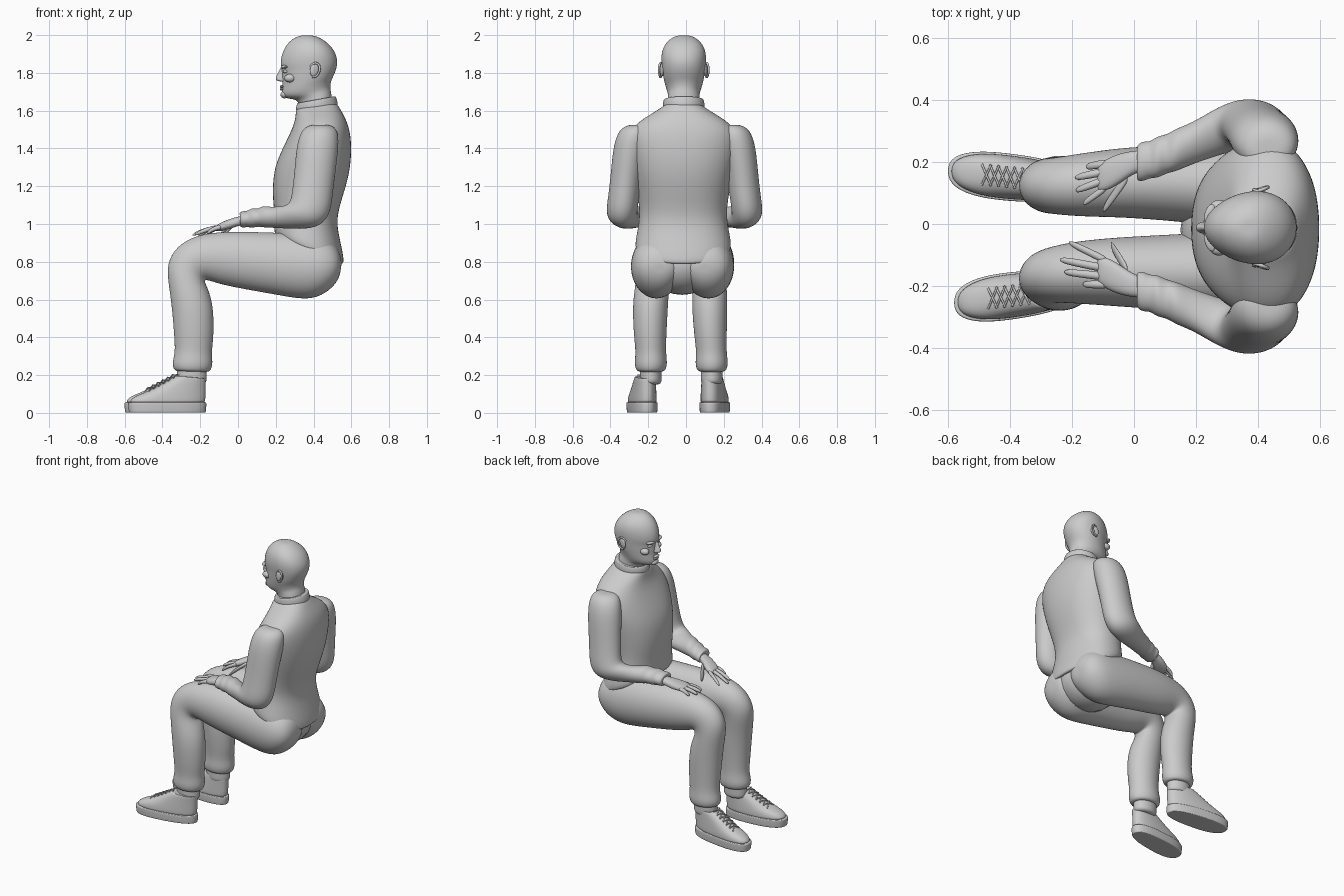
import bpy, bmesh, math
from mathutils import Vector, Matrix


def finish(name, bm, sub=0):
    bmesh.ops.recalc_face_normals(bm, faces=bm.faces)
    me = bpy.data.meshes.new(name)
    bm.to_mesh(me)
    bm.free()
    for p in me.polygons:
        p.use_smooth = True
    ob = bpy.data.objects.new(name, me)
    bpy.context.collection.objects.link(ob)
    if sub:
        m = ob.modifiers.new("smooth", 'SUBSURF')
        m.levels = m.render_levels = sub
    return ob


def loft(name, rings, n=24, power=2.0, egg=0.0, sub=2, shear=0.0, pivot=0.0):
    """Each ring: side-profile points A(x,z) and B(x,z), centre y, half width y."""
    bm = bmesh.new()
    loops = []
    pw = lambda v: math.copysign(abs(v) ** (2 / power), v)
    for xa, za, xb, zb, yc, hw in rings:
        loop = []
        for i in range(n):
            t = 2 * math.pi * i / n
            c, s = pw(math.cos(t)), pw(math.sin(t))
            x = (xa + xb) / 2 + c * (xa - xb) / 2
            z = (za + zb) / 2 + c * (za - zb) / 2
            y = yc + s * hw * (1 - egg * c) + shear * (x - pivot)
            loop.append(bm.verts.new((x, y, z)))
        loops.append(loop)
    for a, b in zip(loops, loops[1:]):
        for i in range(n):
            j = (i + 1) % n
            bm.faces.new((a[i], a[j], b[j], b[i]))
    for loop in (loops[0], loops[-1]):
        mid = sum((v.co for v in loop), Vector()) / n
        c = bm.verts.new(mid)
        for i in range(n):
            bm.faces.new((loop[i], loop[(i + 1) % n], c))
    return finish(name, bm, sub)


def blob(name, loc, size, rot=(0, 0, 0)):
    bm = bmesh.new()
    bmesh.ops.create_uvsphere(bm, u_segments=24, v_segments=14, radius=1)
    ob = finish(name, bm)
    ob.location, ob.scale, ob.rotation_euler = loc, size, rot
    return ob


def tube(name, pts, r):
    cu = bpy.data.curves.new(name, 'CURVE')
    cu.dimensions, cu.bevel_depth, cu.bevel_resolution = '3D', r, 2
    cu.use_fill_caps = True
    sp = cu.splines.new('POLY')
    sp.points.add(len(pts) - 1)
    for p, q in zip(sp.points, pts):
        p.co = (*q, 1)
    ob = bpy.data.objects.new(name, cu)
    bpy.context.collection.objects.link(ob)


# Sweater body, with tilted hem, and neck band
Y = -0.015
loft("sweater_body", [(*r[:4], Y, r[4]) for r in (
    (.23, .92, .54, .79, .23), (.195, .935, .562, .785, .252), (.19, .97, .56, .83, .257),
    (.193, 1.02, .54, .92, .242), (.188, 1.09, .52, 1.02, .23), (.18, 1.18, .55, 1.13, .243),
    (.19, 1.29, .592, 1.26, .268), (.22, 1.37, .604, 1.39, .29), (.265, 1.46, .595, 1.49, .295),
    (.295, 1.525, .575, 1.55, .245), (.305, 1.575, .55, 1.595, .165),
    (.305, 1.605, .53, 1.63, .112), (.32, 1.615, .515, 1.645, .1))], power=2.25)
loft("collar", [(*r[:4], -.012, r[4]) for r in (
    (.32, 1.59, .52, 1.62, .10), (.302, 1.60, .533, 1.625, .113), (.31, 1.635, .522, 1.67, .109),
    (.316, 1.642, .515, 1.678, .105), (.325, 1.64, .506, 1.674, .097))])

# Pelvis joining the trouser legs
blob("pelvis", (.345, -.02, .79), (.195, .19, .165))

# Trouser legs: A point, B point, right centre, left centre, half width
leg = ((.55, .80, .54, .73, .10, .14, .05), (.535, .87, .515, .675, .108, .148, .105),
       (.47, .93, .44, .615, .115, .155, .134), (.37, .95, .35, .597, .118, .157, .138),
       (.2, .955, .2, .625, .13, .157, .128), (.0, .962, .0, .66, .135, .155, .116),
       (-.12, .957, -.1, .682, .13, .155, .108), (-.225, .94, -.165, .705, .125, .157, .1),
       (-.325, .885, -.18, .70, .123, .162, .092), (-.38, .79, -.165, .672, .124, .17, .09),
       (-.368, .68, -.145, .62, .125, .182, .092), (-.35, .56, -.128, .54, .125, .19, .094),
       (-.338, .40, -.128, .40, .13, .19, .086), (-.333, .32, -.14, .32, .135, .186, .08),
       (-.35, .265, -.132, .265, .136, .186, .088), (-.342, .23, -.142, .225, .136, .186, .08),
       (-.325, .22, -.16, .215, .136, .186, .065))

# Arm with sleeve folds near the cuff
arm = ((.38, 1.525, .49, 1.525, .25, .05), (.335, 1.50, .53, 1.50, .262, .085),
       (.31, 1.42, .535, 1.42, .282, .094), (.30, 1.30, .52, 1.30, .302, .086),
       (.29, 1.20, .503, 1.17, .316, .083), (.28, 1.125, .493, 1.06, .33, .083),
       (.262, 1.10, .44, .985, .332, .08), (.22, 1.093, .33, .97, .308, .075),
       (.17, 1.09, .2, .98, .267, .067), (.13, 1.098, .14, .98, .247, .07),
       (.105, 1.078, .11, .988, .235, .062), (.075, 1.088, .075, .978, .224, .069),
       (.052, 1.068, .05, .985, .215, .058), (.03, 1.07, .03, .98, .211, .066),
       (.005, 1.06, .01, .984, .205, .058), (.012, 1.05, .015, .992, .205, .04))

# Fingertips (x, |y|, z), thumb first
tips = {1: ((-.10, .045, .935), (-.165, .065, .945), (-.188, .108, .955), (-.19, .15, .955), (-.155, .185, .95)),
        -1: ((-.075, .065, .935), (-.21, .06, .94), (-.24, .115, .942), (-.225, .155, .945), (-.165, .195, .95))}

for s, side in ((1, "right"), (-1, "left")):
    loft(f"{side}_trouser_leg", [(*r[:4], s * (r[4] if s > 0 else r[5]), r[6]) for r in leg])
    loft(f"{side}_sleeve", [(*r[:4], s * r[4] - .008, r[5]) for r in arm])

    # Hand: palm plus five fingers
    loft(f"{side}_palm", [(x, z1, x, z2, s * y, w) for x, z1, z2, y, w in (
        (.04, 1.045, .995, .207, .034), (.0, 1.04, .99, .2, .037), (-.035, 1.03, .975, .185, .047),
        (-.075, 1.015, .965, .165, .053), (-.105, 1.0, .96, .152, .048), (-.118, .99, .965, .148, .04))],
        n=16, power=2.4)
    for i, (tx, ty, tz) in enumerate(tips[s]):
        bx, by, bz = (-.02, .155, 1.0) if i == 0 else (-.09, .092 + i * .026, .983)
        r = .014 if i == 0 else .0125
        rings = []
        for f, k in ((0, 1.1), (.35, 1.05), (.6, 1), (.85, .9), (.96, .6), (1, .25)):
            x, y = bx + (tx - bx) * f, by + (ty - by) * f
            z = bz + (tz - bz) * f + .008 * math.sin(math.pi * f)
            wide = 1.45 if i == 0 else 1.05
            rings.append((x, z + r * k, x, z - r * k, s * y, r * k * wide))
        loft(f"{side}_finger_{i}", rings, n=10, sub=1)

    # High-top shoe: sole, upper, ankle, laces
    y0, sh = (.128, -.1) if s > 0 else (-.205, .12)
    kw = dict(egg=-.1, shear=sh, pivot=-.17)
    dx = 0 if s > 0 else .02
    loft(f"{side}_sole", [(xa + dx, z, xb, z, y0, w) for xa, z, xb, w in (
        (-.58, .001, -.185, .06), (-.597, .001, -.172, .072), (-.6, .006, -.168, .075),
        (-.604, .048, -.165, .077), (-.602, .056, -.167, .076), (-.59, .057, -.175, .066))],
        power=2.5, **kw)
    loft(f"{side}_shoe_upper", [(xa + dx, za, xb, zb, y0, w) for xa, za, xb, zb, w in (
        (-.592, .045, -.175, .045, .069), (-.594, .065, -.172, .07, .071),
        (-.57, .088, -.17, .095, .069), (-.505, .112, -.17, .12, .065),
        (-.43, .15, -.17, .15, .06), (-.37, .185, -.17, .175, .056),
        (-.345, .2, -.172, .185, .052), (-.33, .19, -.18, .18, .044))], power=2.4, **kw)
    ya = .136 if s > 0 else -.186
    loft(f"{side}_sock", [(-.325, z, -.165, z, ya, .058) for z in (.15, .19, .23, .26)])
    for i in range(6):
        f = i / 5
        for d in (1, -1):
            pts = []
            for g, lift in ((0, -.004), (.5, .009), (1, 0)):
                x = -.50 + dx + .13 * f + .03 * g + .008
                z = .118 + .068 * f + .014 * g + lift
                pts.append((x, y0 + sh * (x + .17) + d * .034 * (1 - 2 * g), z))
            tube(f"{side}_lace", pts, .0035)

# Head and neck
C = -.012
loft("head", [(*r[:4], C, r[4]) for r in (
    (.335, 1.57, .505, 1.59, .088), (.325, 1.63, .50, 1.65, .086), (.31, 1.66, .495, 1.69, .083),
    (.262, 1.663, .49, 1.715, .084), (.235, 1.675, .49, 1.735, .09), (.23, 1.70, .495, 1.76, .097),
    (.236, 1.735, .507, 1.785, .105), (.232, 1.77, .518, 1.81, .11), (.233, 1.81, .525, 1.835, .114),
    (.222, 1.84, .528, 1.86, .117), (.228, 1.89, .522, 1.895, .119), (.248, 1.94, .497, 1.94, .108),
    (.285, 1.98, .455, 1.975, .077), (.33, 1.999, .41, 1.997, .038))], egg=.16)

# Face features
loft("nose", [(*r[:4], C, r[4]) for r in (
    (.226, 1.835, .26, 1.835, .012), (.217, 1.81, .26, 1.81, .012), (.203, 1.785, .26, 1.78, .016),
    (.196, 1.77, .26, 1.765, .021), (.203, 1.758, .26, 1.755, .021), (.222, 1.755, .26, 1.752, .014))],
    n=12, sub=1)
blob("upper_lip", (.233, C, 1.727), (.012, .03, .008))
blob("lower_lip", (.233, C, 1.714), (.011, .026, .008))
blob("chin", (.247, C, 1.685), (.022, .032, .02))
for s, side in ((1, "right"), (-1, "left")):
    blob(f"{side}_brow", (.244, C + s * .046, 1.832), (.015, .032, .009), (0, 0, -s * .35))
    blob(f"{side}_eye", (.252, C + s * .042, 1.807), (.013, .018, .009), (0, 0, -s * .35))
    blob(f"{side}_cheek", (.275, C + s * .066, 1.772), (.03, .024, .022))
    # Ear: dished lobe with raised rim
    blob(f"{side}_ear", (.405, C + s * .116, 1.815), (.025, .01, .036), (0, .2, -s * .3))
    rim = [(.405 + .027 * math.cos(a) + .006 * math.sin(a), C + s * (.122 + .009 * math.cos(a)),
            1.815 + .037 * math.sin(a)) for a in [math.radians(-100 + 18 * k) for k in range(15)]]
    tube(f"{side}_ear_rim", rim, .006)
